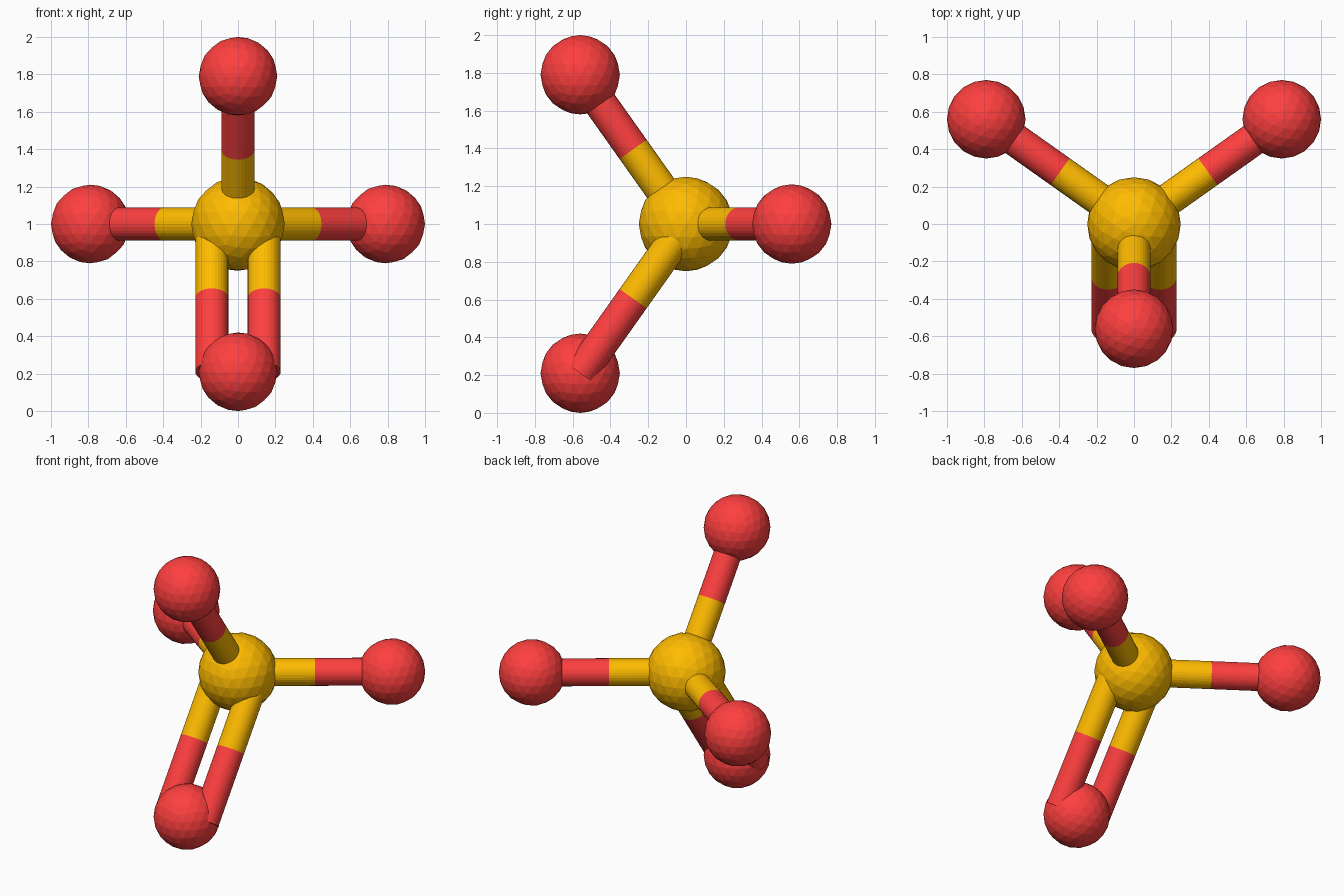
import bpy
from mathutils import Vector

if "Cube" in bpy.data.objects:
    bpy.data.objects.remove(bpy.data.objects["Cube"])


def material(name, rgb):
    m = bpy.data.materials.new(name)
    m.diffuse_color = (*rgb, 1)
    m.use_nodes = True
    m.node_tree.nodes["Principled BSDF"].inputs["Base Color"].default_value = m.diffuse_color
    return m


GOLD = material("gold", (1.0, 0.5, 0.0))
RED = material("red", (1.0, 0.05, 0.05))
BOND_RADIUS = 0.088


def ball(name, pos, radius, mat):
    bpy.ops.mesh.primitive_ico_sphere_add(subdivisions=3, radius=radius, location=pos)
    ob = bpy.context.object
    ob.name = name
    ob.data.materials.append(mat)


def rod(name, a, b, mat):
    d = b - a
    bpy.ops.mesh.primitive_cylinder_add(vertices=32, radius=BOND_RADIUS,
                                        depth=d.length, location=(a + b) / 2)
    ob = bpy.context.object
    ob.name = name
    ob.rotation_mode = 'QUATERNION'
    ob.rotation_quaternion = d.to_track_quat('Z', 'Y')
    ob.data.materials.append(mat)


def bond(name, a, b):
    # two-colour bond, split at its midpoint
    mid = (a + b) / 2
    rod(name + "_inner", a, mid, GOLD)
    rod(name + "_outer", mid, b, RED)


# central atom
centre = Vector((0, 0, 1))
ball("centre_atom", centre, 0.25, GOLD)

# outer atoms with the sideways offsets of their bonds
outer = {
    "left": ((-0.79, 0.56, 1), (0,)),
    "right": ((0.79, 0.56, 1), (0,)),
    "top": ((0, -0.56, 1.79), (0,)),
    "bottom": ((0, -0.56, 0.21), (-0.14, 0.14)),  # double bond
}
for name, (pos, offsets) in outer.items():
    pos = Vector(pos)
    ball(name + "_atom", pos, 0.21, RED)
    for i, dx in enumerate(offsets):
        shift = Vector((dx, 0, 0))
        bond(f"{name}_bond_{i + 1}", centre + shift, pos + shift)
